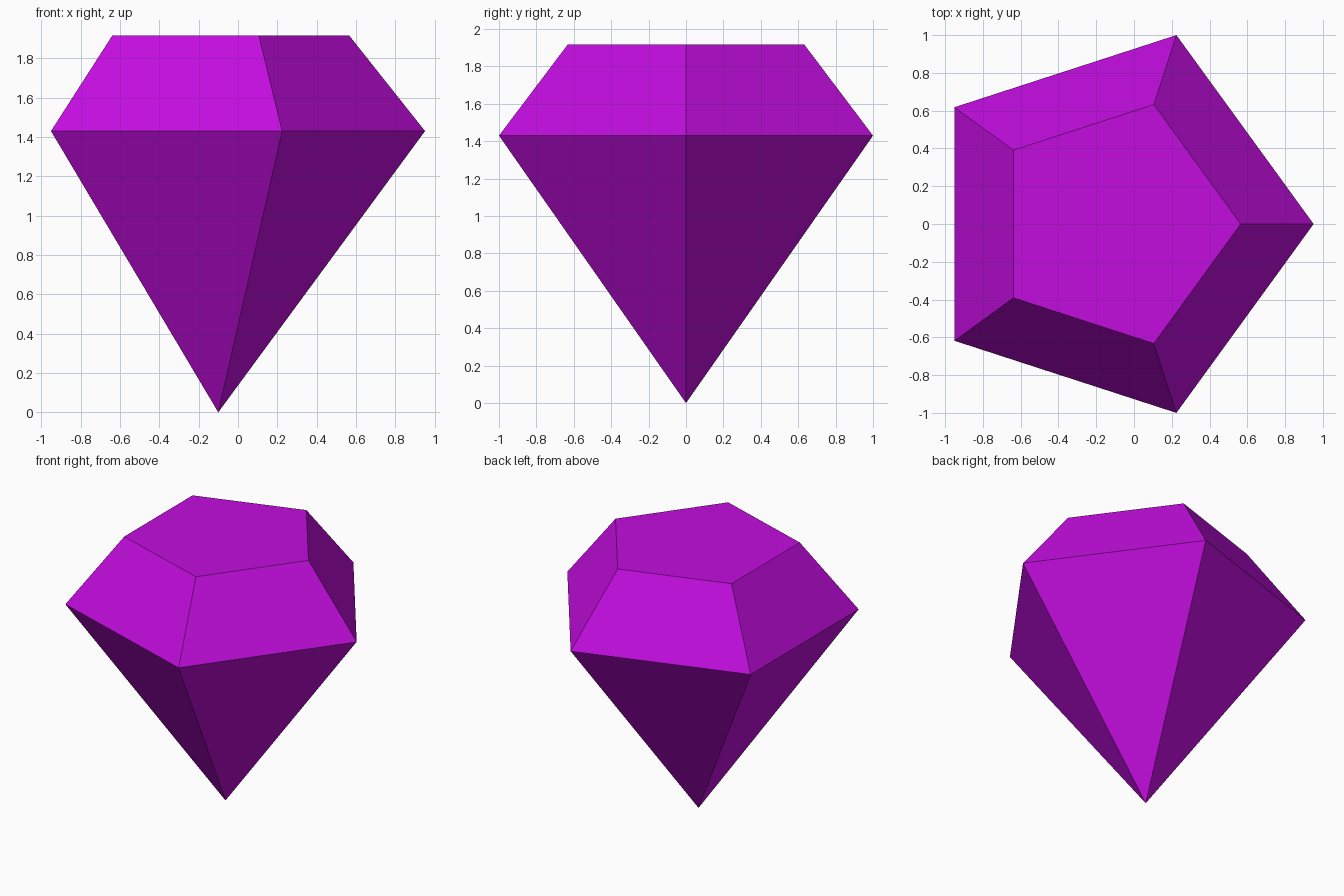
import bpy
import bmesh
from math import cos, sin, tau

cube = bpy.data.objects.get("Cube")
if cube:
    bpy.data.objects.remove(cube, do_unlink=True)

SIDES = 5
AXIS_X = -0.1004
GIRDLE_R, GIRDLE_Z = 1.0514, 1.43
TABLE_R, TABLE_Z = 0.665, 1.917

# Purple gem colour
purple = bpy.data.materials.new("gem_purple")
purple.use_nodes = True
colour = (0.54, 0.004, 0.73, 1.0)
purple.diffuse_color = colour
purple.node_tree.nodes["Principled BSDF"].inputs["Base Color"].default_value = colour


def ring(bm, radius, z):
    """Regular ring of vertices with one corner toward +x."""
    return [bm.verts.new((AXIS_X + radius * cos(tau * i / SIDES),
                          radius * sin(tau * i / SIDES), z))
            for i in range(SIDES)]


bm = bmesh.new()
tip = bm.verts.new((AXIS_X, 0, 0))
girdle = ring(bm, GIRDLE_R, GIRDLE_Z)
table = ring(bm, TABLE_R, TABLE_Z)

# Pavilion facets below the girdle, crown facets above it
for i in range(SIDES):
    j = (i + 1) % SIDES
    bm.faces.new((tip, girdle[j], girdle[i]))
    bm.faces.new((girdle[i], girdle[j], table[j], table[i]))

# Flat top
bm.faces.new(table)
bmesh.ops.recalc_face_normals(bm, faces=bm.faces)

mesh = bpy.data.meshes.new("gem")
bm.to_mesh(mesh)
bm.free()
mesh.materials.append(purple)
gem = bpy.data.objects.new("gem", mesh)
bpy.context.collection.objects.link(gem)
